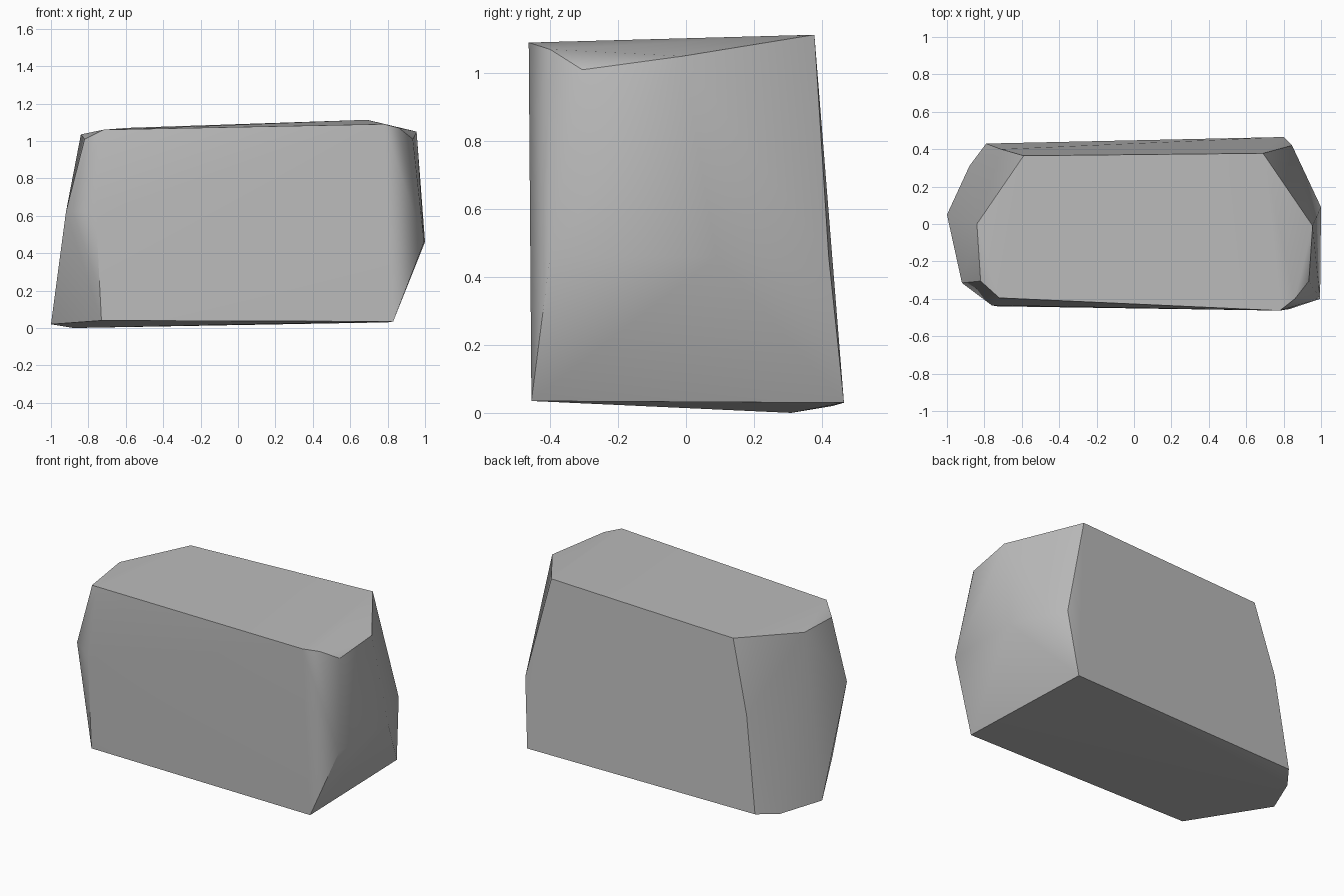
import bpy, bmesh, math

cube = bpy.data.objects.get("Cube")
if cube:
    bpy.data.objects.remove(cube, do_unlink=True)

# Stone material
stone = bpy.data.materials.new("stone_grey")
stone.use_nodes = True
grey = (0.5, 0.5, 0.5, 1)
stone.diffuse_color = grey
bsdf = stone.node_tree.nodes["Principled BSDF"]
bsdf.inputs["Base Color"].default_value = grey
bsdf.inputs["Roughness"].default_value = 0.9

# Corner rings of the boulder, from the base up
base = [(-1, .05, .02), (-.88, .31, 0), (-.79, .43, .02),
        (.8, .465, .03), (.83, -.455, .035), (-.73, -.44, .04)]
waist = [(-.92, -.315, .62), (-.71, .4, .62), (.845, .42, .46),
         (1, .09, .46), (.995, -.4, .46), (-.76, -.435, .62)]
crown = [(-.84, 0, 1.035), (-.59, .365, 1.07), (.69, .378, 1.113),
         (.955, -.01, 1.05), (.935, -.305, 1.01), (.86, -.4, 1.07),
         (.78, -.463, 1.09), (-.72, -.395, 1.06), (-.82, -.305, 1.01)]

# Boulder skin: hull round the rings, near-flat facets merged
bm = bmesh.new()
for co in base + waist + crown:
    bm.verts.new(co)
hull = bmesh.ops.convex_hull(bm, input=bm.verts[:])
loose = [v for v in bm.verts if not v.link_faces]
bmesh.ops.delete(bm, geom=loose, context='VERTS')
bmesh.ops.dissolve_limit(bm, angle_limit=math.radians(3),
                         verts=bm.verts[:], edges=bm.edges[:])
bmesh.ops.recalc_face_normals(bm, faces=bm.faces[:])

mesh = bpy.data.meshes.new("boulder")
bm.to_mesh(mesh)
bm.free()
mesh.materials.append(stone)
boulder = bpy.data.objects.new("boulder", mesh)
bpy.context.collection.objects.link(boulder)

# Soft shading over shallow facets, crisp main edges
bpy.ops.object.select_all(action='DESELECT')
boulder.select_set(True)
bpy.context.view_layer.objects.active = boulder
bpy.ops.object.shade_smooth_by_angle(angle=math.radians(35))
weighted = boulder.modifiers.new("weighted_normals", 'WEIGHTED_NORMAL')
weighted.keep_sharp = True
